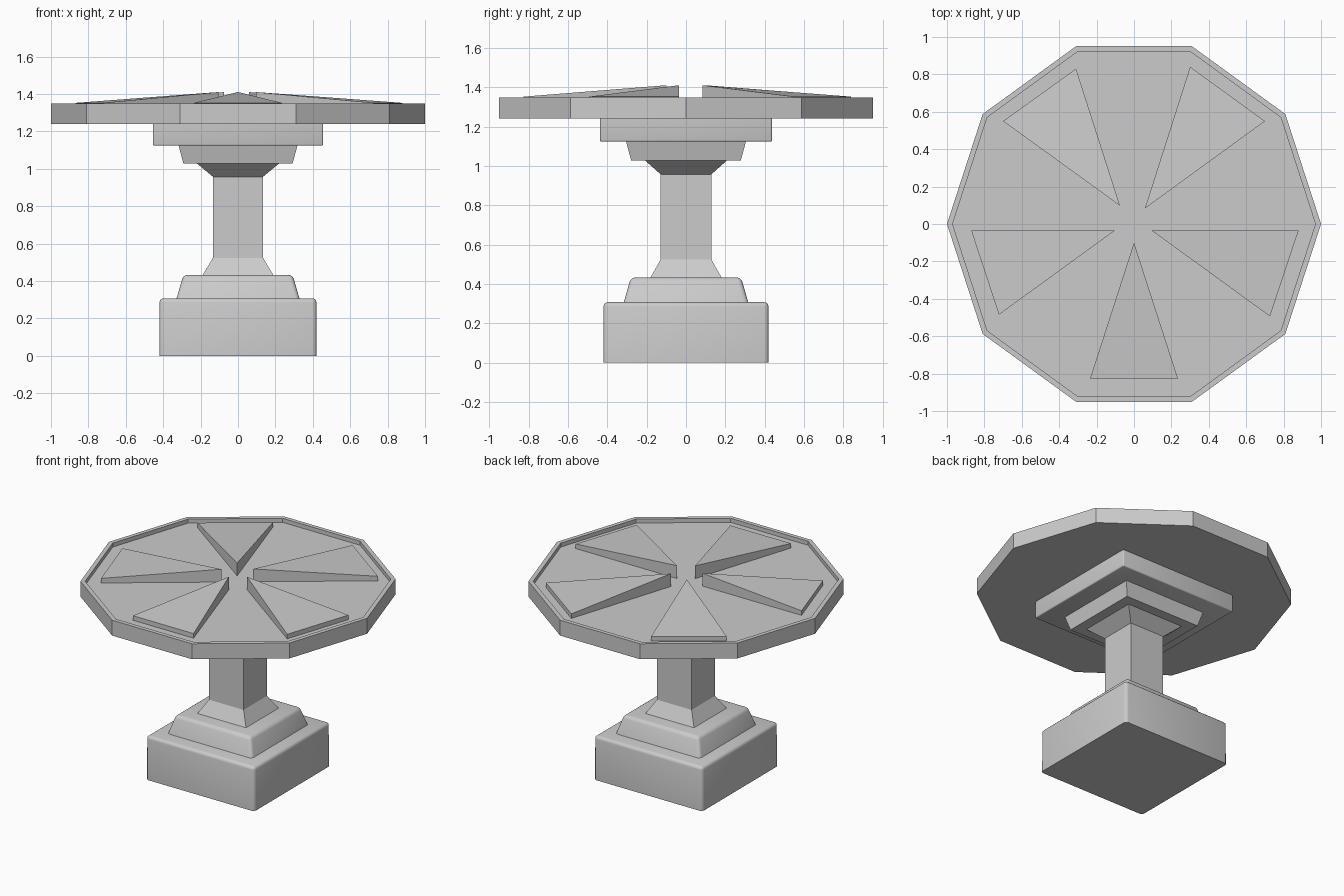
import bpy, bmesh
from math import cos, sin, pi

if "Cube" in bpy.data.objects:
    bpy.data.objects.remove(bpy.data.objects["Cube"])


def finish(name, bm, smooth=False):
    bmesh.ops.recalc_face_normals(bm, faces=bm.faces)
    mesh = bpy.data.meshes.new(name)
    bm.to_mesh(mesh)
    bm.free()
    ob = bpy.data.objects.new(name, mesh)
    bpy.context.collection.objects.link(ob)
    if smooth:
        bpy.ops.object.select_all(action='DESELECT')
        ob.select_set(True)
        bpy.context.view_layer.objects.active = ob
        bpy.ops.object.shade_smooth_by_angle()
    return ob


def loft(rings):
    """Closed solid through a stack of equal-length point rings."""
    bm = bmesh.new()
    loops = [[bm.verts.new(p) for p in ring] for ring in rings]
    for a, b in zip(loops, loops[1:]):
        for i in range(len(a)):
            j = (i + 1) % len(a)
            bm.faces.new((a[i], a[j], b[j], b[i]))
    bm.faces.new(loops[0])
    bm.faces.new(loops[-1])
    return bm


def rect(hx, hy, z):
    return [(-hx, -hy, z), (hx, -hy, z), (hx, hy, z), (-hx, hy, z)]


def decagon(r, z):
    return [(r * cos(i * pi / 5), r * sin(i * pi / 5), z) for i in range(10)]


def block(name, lower, upper, bevel=0.0, keep=None):
    """Tapered block; bevels every edge except those lying flat at height keep."""
    bm = loft([rect(*lower), rect(*upper)])
    if bevel:
        edges = [e for e in bm.edges
                 if not all(abs(v.co.z - keep) < 1e-5 for v in e.verts)]
        bmesh.ops.bevel(bm, geom=edges, offset=bevel, segments=3,
                        profile=0.5, affect='EDGES')
    return finish(name, bm, smooth=bool(bevel))


# Stepped foot
block("base_block", (0.42, 0.42, 0), (0.42, 0.42, 0.307), 0.022, 0)
block("base_step", (0.329, 0.317, 0.305), (0.292, 0.28, 0.433), 0.022, 0.305)

# Square column, flared at both ends
finish("column", loft([rect(0.19, 0.182, 0.43), rect(0.134, 0.129, 0.524),
                       rect(0.134, 0.129, 0.957), rect(0.222, 0.211, 1.03)]))

# Stepped support under the top
block("lower_support", (0.292, 0.279, 1.028), (0.318, 0.305, 1.125))
block("upper_support", (0.455, 0.437, 1.123), (0.455, 0.437, 1.245), 0.008, 1.245)

# Ten-sided top with a thin raised rim around a sunken floor
FLOOR, RIM = 1.32, 1.348
finish("table_top", loft([decagon(1, 1.24), decagon(1, RIM),
                          decagon(0.97, RIM), decagon(0.97, FLOOR)]))

# Five sloping wedges: inner tip, then the two outer corners
wedges = [
    ((0, -0.10), (-0.235, -0.827), (0.235, -0.827)),
    ((0.096, -0.036), (0.727, -0.494), (0.88, -0.036)),
    ((0.058, 0.083), (0.70, 0.55), (0.30, 0.84)),
    ((-0.075, 0.098), (-0.31, 0.83), (-0.70, 0.55)),
    ((-0.104, -0.036), (-0.87, -0.036), (-0.722, -0.485)),
]
for n, corners in enumerate(wedges):
    bottom = [(x, y, FLOOR - 0.002) for x, y in corners]
    top = [(x, y, z) for (x, y), z in zip(corners, (1.41, 1.352, 1.352))]
    finish(f"wedge_{n + 1}", loft([bottom, top]))
